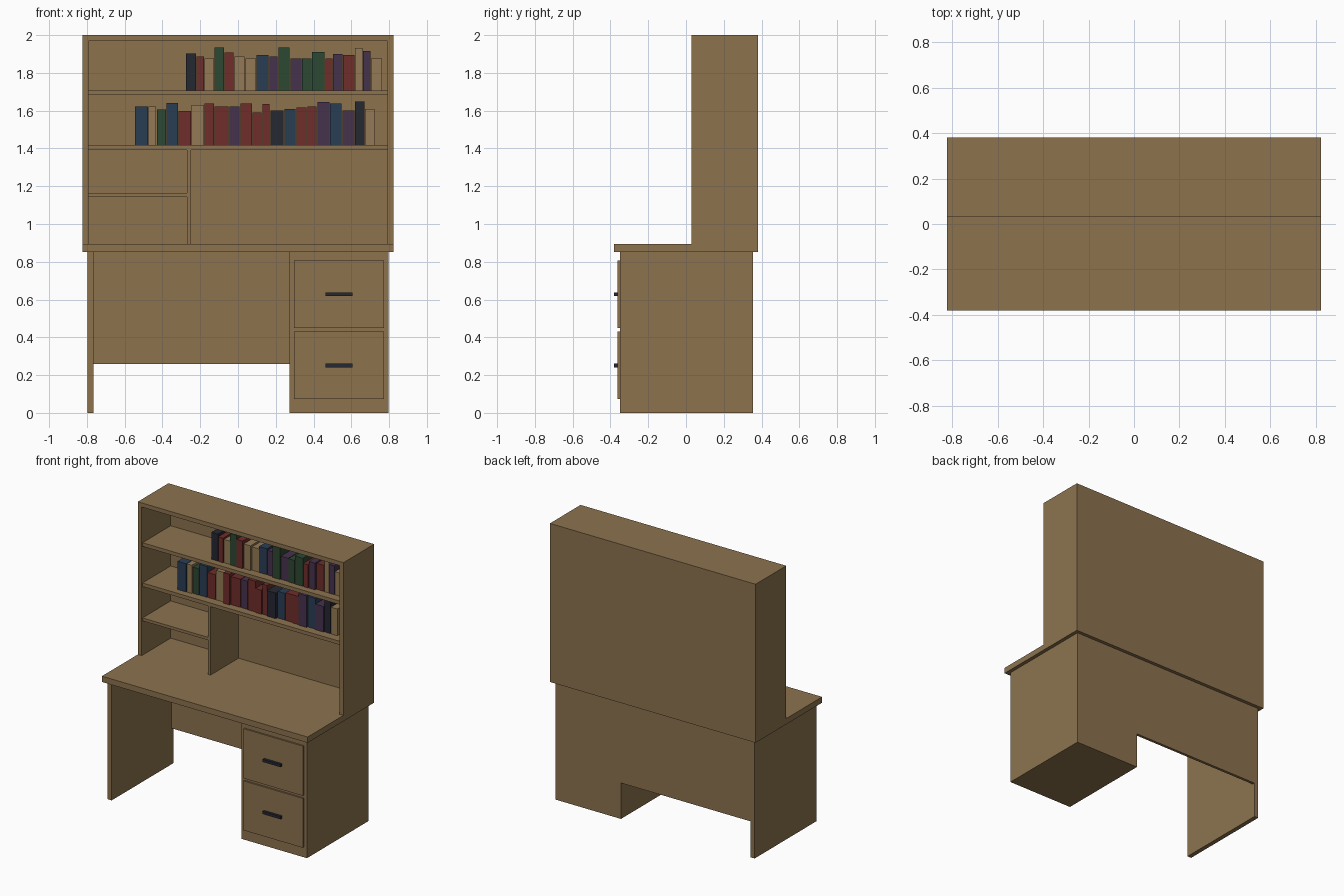
import bpy
import random

random.seed(4)


def material(name, rgb):
    m = bpy.data.materials.new(name)
    m.diffuse_color = (*rgb, 1)
    return m


wood = material("oak wood", (0.262, 0.171, 0.076))
dark = material("charcoal", (0.019, 0.021, 0.032))
cover = {
    "r": material("red cover", (0.156, 0.026, 0.023)),
    "b": material("blue cover", (0.023, 0.048, 0.091)),
    "g": material("green cover", (0.026, 0.065, 0.032)),
    "p": material("purple cover", (0.061, 0.032, 0.076)),
    "t": material("tan cover", (0.296, 0.195, 0.092)),
    "k": dark,
}


def box(name, x0, x1, y0, y1, z0, z1, mat=wood):
    v = [(x, y, z) for x in (x0, x1) for y in (y0, y1) for z in (z0, z1)]
    f = [(0, 1, 3, 2), (4, 6, 7, 5), (0, 4, 5, 1),
         (2, 3, 7, 6), (0, 2, 6, 4), (1, 5, 7, 3)]
    me = bpy.data.meshes.new(name)
    me.from_pydata(v, [], f)
    me.materials.append(mat)
    ob = bpy.data.objects.new(name, me)
    bpy.context.collection.objects.link(ob)
    return ob


# Desk: worktop, left leg panel, back panel, drawer pedestal
box("worktop", -0.823, 0.823, -0.38, 0.38, 0.853, 0.895)
box("left_leg_panel", -0.798, -0.766, -0.35, 0.355, 0, 0.853)
box("modesty_panel", -0.766, 0.272, 0.335, 0.355, 0.26, 0.853)
box("drawer_pedestal", 0.272, 0.797, -0.35, 0.355, 0, 0.853)

# Drawers with bar handles
for i, (z0, z1) in enumerate([(0.073, 0.43), (0.449, 0.808)]):
    zc = (z0 + z1) / 2
    box(f"drawer_front_{i}", 0.297, 0.772, -0.362, -0.35, z0, z1)
    box(f"drawer_handle_{i}", 0.463, 0.606, -0.38, -0.362, zc - 0.01, zc + 0.01, dark)

# Hutch carcass
for side, s in (("left", -1), ("right", 1)):
    xs = sorted((s * 0.823, s * 0.792))
    box(f"hutch_{side}_side", *xs, 0.03, 0.38, 0.895, 2.0)
box("hutch_top", -0.792, 0.792, 0.03, 0.38, 1.97, 2.0)
box("hutch_back", -0.792, 0.792, 0.362, 0.38, 0.895, 1.97)

# Shelves and divider, slightly recessed
box("upper_shelf", -0.792, 0.792, 0.04, 0.362, 1.682, 1.708)
box("lower_shelf", -0.792, 0.792, 0.04, 0.362, 1.391, 1.417)
box("divider", -0.27, -0.249, 0.04, 0.362, 0.895, 1.391)
box("small_shelf", -0.792, -0.27, 0.04, 0.362, 1.143, 1.164)

# Books: colour, right edge, height; each starts beside the previous one
rows = [
    ("upper_book", 1.708, -0.276, [
        ("k", -.223, .195), ("r", -.181, .178), ("t", -.128, .168), ("g", -.075, .227),
        ("r", -.023, .2), ("t", .035, .178), ("t", .094, .168), ("b", .162, .188),
        ("p", .21, .178), ("g", .273, .227), ("p", .336, .168), ("g", .389, .168),
        ("g", .458, .203), ("r", .5, .168), ("p", .553, .193), ("r", .616, .188),
        ("t", .659, .225), ("p", .701, .209), ("t", .763, .168)]),
    ("lower_book", 1.417, -0.546, [
        ("b", -.477, .204), ("t", -.434, .204), ("g", -.382, .19), ("b", -.318, .223),
        ("r", -.25, .18), ("t", -.181, .214), ("r", -.128, .222), ("r", -.049, .204),
        ("p", .009, .204), ("r", .073, .222), ("r", .125, .174), ("r", .167, .217),
        ("k", .241, .185), ("b", .305, .193), ("r", .363, .2), ("r", .416, .204),
        ("p", .484, .228), ("b", .548, .222), ("p", .616, .185), ("k", .669, .232),
        ("t", .723, .193)]),
]
for name, z, x, books in rows:
    for i, (c, right, h) in enumerate(books):
        front = 0.085 + random.uniform(0, 0.02)
        box(f"{name}_{i}", x, right, front, front + 0.17, z, z + h, cover[c])
        x = right + 0.004
